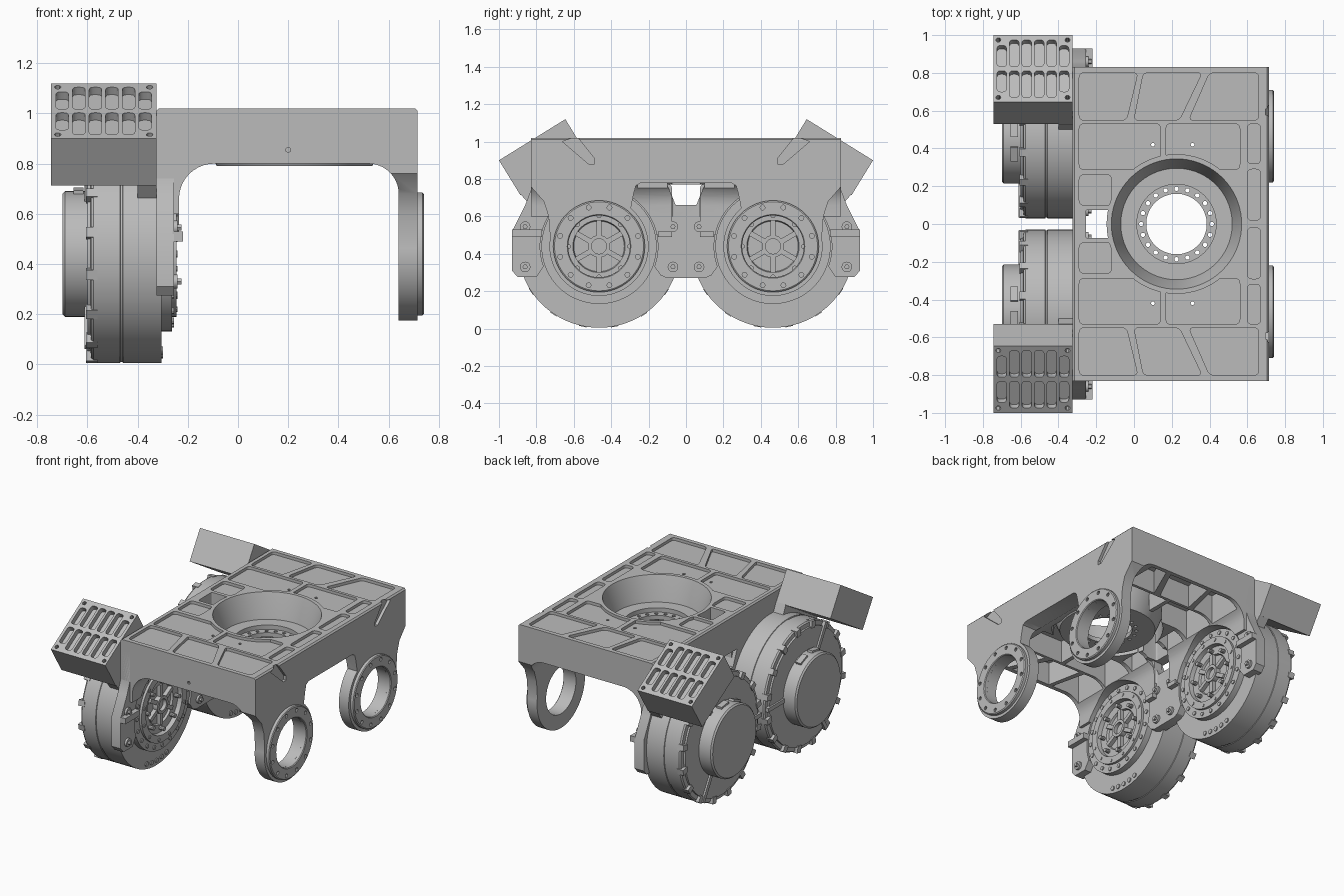
import bpy, bmesh, math
from mathutils import Matrix, Vector

old = bpy.data.objects.get("Cube")
if old:
    bpy.data.objects.remove(old, do_unlink=True)

GREY = (0.5, 0.5, 0.5, 1)
mat = bpy.data.materials.new("machined grey")
mat.use_nodes = True
mat.diffuse_color = GREY
mat.node_tree.nodes["Principled BSDF"].inputs["Base Color"].default_value = GREY


# ---- helpers ----
def add(name, bm):
    bmesh.ops.recalc_face_normals(bm, faces=bm.faces[:])
    me = bpy.data.meshes.new(name)
    bm.to_mesh(me)
    bm.free()
    me.materials.append(mat)
    ob = bpy.data.objects.new(name, me)
    bpy.context.collection.objects.link(ob)
    return ob


def place(axis, p, h):
    return {"x": (h, p[0], p[1]), "y": (p[0], h, p[1]), "z": (p[0], p[1], h)}[axis]


def arc(cx, cy, r, a0, a1, n=24):
    angs = [math.radians(a0 + (a1 - a0) * i / n) for i in range(n + 1)]
    return [(cx + r * math.cos(a), cy + r * math.sin(a)) for a in angs]


def circle(cx, cy, r, n=48):
    return arc(cx, cy, r, 0, 360, n)[:-1]


def rect(x0, x1, y0, y1):
    return [(x0, y0), (x1, y0), (x1, y1), (x0, y1)]


def rounded(pts, r, n=4):
    out = []
    for i, p in enumerate(pts):
        p, a, b = Vector(p), Vector(pts[i - 1]), Vector(pts[(i + 1) % len(pts)])
        s, e = p + (a - p).normalized() * r, p + (b - p).normalized() * r
        for k in range(n + 1):
            t = k / n
            out.append(tuple(s * (1 - t) ** 2 + p * 2 * t * (1 - t) + e * t * t))
    return out


def prisms(name, polys, axis, a, b):
    """Extrude one or more outlines along an axis as a single object."""
    bm = bmesh.new()
    for pts in polys:
        lo = [bm.verts.new(place(axis, p, a)) for p in pts]
        hi = [bm.verts.new(place(axis, p, b)) for p in pts]
        bm.faces.new(lo)
        bm.faces.new(hi[::-1])
        for i in range(len(pts)):
            bm.faces.new((lo[i - 1], lo[i], hi[i], hi[i - 1]))
    return add(name, bm)


def lathe(name, profile, axis, cx, cy, closed=False, n=72):
    """Revolve (height, radius) pairs around an axis."""
    bm = bmesh.new()
    rings = [[bm.verts.new(place(axis, p, h)) for p in circle(cx, cy, r, n)] for h, r in profile]
    for j in range(0 if closed else 1, len(rings)):
        for i in range(n):
            bm.faces.new((rings[j - 1][i - 1], rings[j - 1][i], rings[j][i], rings[j][i - 1]))
    if not closed:
        bm.faces.new(rings[0])
        bm.faces.new(rings[-1])
    return add(name, bm)


def boolean(ob, tool, op="DIFFERENCE"):
    m = ob.modifiers.new("cut", "BOOLEAN")
    m.operation, m.object, m.solver = op, tool, "EXACT"
    dg = bpy.context.evaluated_depsgraph_get()
    me = bpy.data.meshes.new_from_object(ob.evaluated_get(dg))
    ob.modifiers.clear()
    ob.data = me
    bpy.data.objects.remove(tool, do_unlink=True)


def cut(ob, polys, axis, a, b):
    boolean(ob, prisms("cutter", polys, axis, a, b))


def ring_of(cx, cy, R, n, r, start=0):
    return [circle(*p, r, 10) for p in arc(cx, cy, R, start, start + 360, n)[:-1]]


def flip(pts):
    return [(x, -y) for x, y in pts]


def both(half):
    return half + [(-y, z) for y, z in reversed(half)]


def mirror_y(ob, name):
    bm = bmesh.new()
    bm.from_mesh(ob.data)
    bm.transform(Matrix.Scale(-1, 4, (0, 1, 0)))
    return add(name, bm)


WY, WZ = -0.465, 0.44      # wheel axis on the front side
BX = 0.225                 # slewing bowl centre

# ---- deck with its arched section ----
deck = prisms("deck", [[(-.325, .6), (-.325, 1.01), (-.315, 1.02), (.705, 1.02), (.715, 1.01), (.715, .8)]
                       + arc(-.095, .66, .14, 90, 180, 10) + [(-.235, .6)]], "y", -.83, .83)
pockets = [
    [(-.29, .55), (-.04, .55), (.02, .8), (-.29, .8)],
    [(0, .55), (.24, .55), (.36, .8), (.05, .8)],
    [(.29, .55), (.66, .55), (.66, .8), (.4, .8)],
    rect(-.29, .14, .29, .53), rect(.17, .56, .29, .53),
    rect(.6, .67, .32, .53), rect(.6, .67, .02, .29), rect(-.29, -.12, .1, .26)]
cells = [[(min(max(x, -.2), .58), y) for x, y in p] for p in pockets if p[0][0] < .58]
pockets += [flip(p) for p in pockets]
cells += [flip(p) for p in cells]
cut(deck, [rounded(p, .025) for p in pockets], "z", 1.0, 1.1)
cut(deck, cells, "z", .7, .96)
cut(deck, [circle(BX, 0, .36)], "z", .5, 1.2)
cut(deck, [rounded(rect(-.255, -.13, -.075, .075), .01)], "z", .5, 1.2)
cut(deck, [circle(x, y, .01, 10) for x in (.1, .31) for y in (-.42, .42)], "z", .8, 1.2)
cut(deck, [circle(.2, .855, .01, 10)], "y", -.9, -.78)
cut(deck, [circle(s * WY, WZ, .315) for s in (1, -1)], "x", -.5, -.2)
window = [(-.055, .66), (.055, .66), (.1, .77), (-.1, .77)]
cut(deck, [window], "x", -.5, 0)
grooves = [[(s * y, z) for y, z in ((-.66, 1.0), (-.52, .88), (-.49, .88), (-.49, .91), (-.585, 1.03))]
           for s in (1, -1)]
cut(deck, grooves, "x", .695, .8)

# ---- slewing bowl and its bolt ring ----
bowl = lathe("slewing_bowl", [(1.02, .37), (1.02, .345), (.99, .335), (.87, .3), (.85, .295), (.85, .21),
                              (.82, .21), (.82, .16), (.79, .16), (.79, .31), (.94, .37)], "z", BX, 0, True)
cut(bowl, ring_of(BX, 0, .187, 20, .012), "z", .7, .9)

# ---- hanging arms on the left side ----
arms = prisms("bearing_arms", [[(.52, .82), (.715, .82), (.715, .17), (.64, .17)]
                               + arc(.52, .68, .12, 0, 90, 10)], "y", -.83, .83)
half = ([(-.83, .9), (-.83, .76), (-.76, .68), (-.735, .6)] + arc(WY, WZ, .265, 170, 410, 48)
        + [(-.28, .72), (-.268, .765), (-.24, .78)])
boolean(arms, prisms("outline", [both(half)], "x", .4, .9), "INTERSECT")
cut(arms, [circle(s * WY, WZ, .165) for s in (1, -1)], "x", .5, .9)

# ---- side plate carrying the drives ----
half = ([(-.1, .27), (-.135, .285)] + arc(WY, WZ, .315, -20, 200, 40)
        + [(-.8, .275), (-.9, .275), (-.93, .31), (-.93, .52), (-.86, .66), (-.83, .74), (-.83, .95)])
plate = prisms("side_plate", [both(half)], "x", -.325, -.255)
cut(plate, [window], "x", -.5, 0)

# ---- parts built on the front side, then mirrored to the back ----
parts = []


def part(ob):
    parts.append(ob)
    return ob


flange = part(lathe("bearing_flange", [(.71, .245), (.735, .245), (.74, .238), (.74, .17), (.735, .165),
                                       (.71, .165)], "x", WY, WZ, True))
cut(flange, ring_of(WY, WZ, .215, 12, .013, 15), "x", .725, .8)

part(lathe("drive_drum", [(-.7, .24), (-.69, .25), (-.6, .25), (-.6, .4), (-.587, .4), (-.585, .428),
                          (-.575, .435), (-.47, .435), (-.468, .431), (-.46, .431), (-.458, .435),
                          (-.305, .435), (-.305, .308), (-.262, .308), (-.262, .25), (-.245, .25),
                          (-.245, .2), (-.275, .195), (-.275, .14), (-.29, .135), (-.29, .06),
                          (-.255, .06), (-.255, .04), (-.28, .04)], "x", WY, WZ))
part(prisms("hub_bolts", ring_of(WY, WZ, .228, 12, .012, 15) + ring_of(WY, WZ, .165, 8, .014),
            "x", -.28, -.24))
part(prisms("rim_bolts", ring_of(WY, WZ, .28, 20, .014), "x", -.27, -.255))
part(prisms("drum_bolts", [circle(*p, .016, 12) for p in arc(WY, WZ, .4, -106, -74, 4)], "x", -.31, -.298))


def radial(name, n, start, r0, r1, width, x0, x1, sweep=360):
    """Small blocks spread around the wheel axis."""
    polys = []
    for i in range(n):
        a = math.radians(start + sweep * i / n)
        c, s = math.cos(a), math.sin(a)
        polys.append([(WY + r * c - w * s, WZ + r * s + w * c)
                      for r, w in ((r0, -width), (r1, -width), (r1, width), (r0, width))])
    part(prisms(name, polys, "x", x0, x1))


radial("hub_spokes", 6, 30, .05, .14, .014, -.295, -.262)
radial("drum_clips", 16, 11, .39, .438, .02, -.606, -.56)
radial("cap_straps", 3, 0, .24, .43, .014, -.612, -.59)
radial("terminal_blocks", 2, 68, .24, .262, .04, -.655, -.615, 60)

# bolt bosses, tabs and ledges on the plate
part(prisms("plate_bosses", [circle(*p, .028, 20) for p in
                             ((-.86, .545), (-.86, .33), (-.07, .545), (-.07, .33))], "x", -.26, -.24))
part(prisms("plate_bolts", [circle(*p, .014, 6) for p in
                            ((-.86, .545), (-.86, .33), (-.07, .545), (-.07, .33), (-.175, .73))],
            "x", -.26, -.225))
tab = part(prisms("plate_tab", [rounded(rect(-.275, -.075, .5, .775), .03)], "x", -.3, -.235))
cut(tab, [circle(WY, WZ, .315)], "x", -.5, 0)
part(prisms("plate_ledges", [rect(-.93, -.77, .49, .53), rect(-.15, -.075, .49, .52)], "x", -.26, -.22))

# tilted box with slotted face
box = part(prisms("slotted_box", [[(-1, .9), (-.645, 1.12), (-.53, .93), (-.885, .713)]], "x", -.745, -.325))
tilt = Matrix.Translation((0, -1, .9)) @ Matrix.Rotation(math.atan2(.22, .355), 4, "X")
slots = []
for i in range(6):
    x = -.7 + .066 * i
    end = .035 if i in (0, 5) else 0
    slots += [rounded(rect(x - .025, x + .025, .03 + end, .195), .02),
              rounded(rect(x - .025, x + .025, .222, .388 - end), .02)]
slots += [circle(x, v, .013, 12) for x in (-.718, -.352) for v in (.03, .388)]
tool = prisms("cutter", slots, "z", -.035, .1)
tool.data.transform(tilt)
boolean(box, tool)
part(prisms("box_bracket", [[(-.885, .72), (-.53, .935), (-.5, .87), (-.83, .655)]], "x", -.4, -.325))

for ob in parts:
    base = ob.name
    ob.name = "front_" + base
    mirror_y(ob, "back_" + base)

# ---- smooth round surfaces, keep edges sharp ----
bpy.ops.object.select_all(action="DESELECT")
for ob in bpy.context.collection.objects:
    if ob.type == "MESH":
        ob.select_set(True)
        bpy.context.view_layer.objects.active = ob
bpy.ops.object.shade_smooth_by_angle(angle=math.radians(30))
